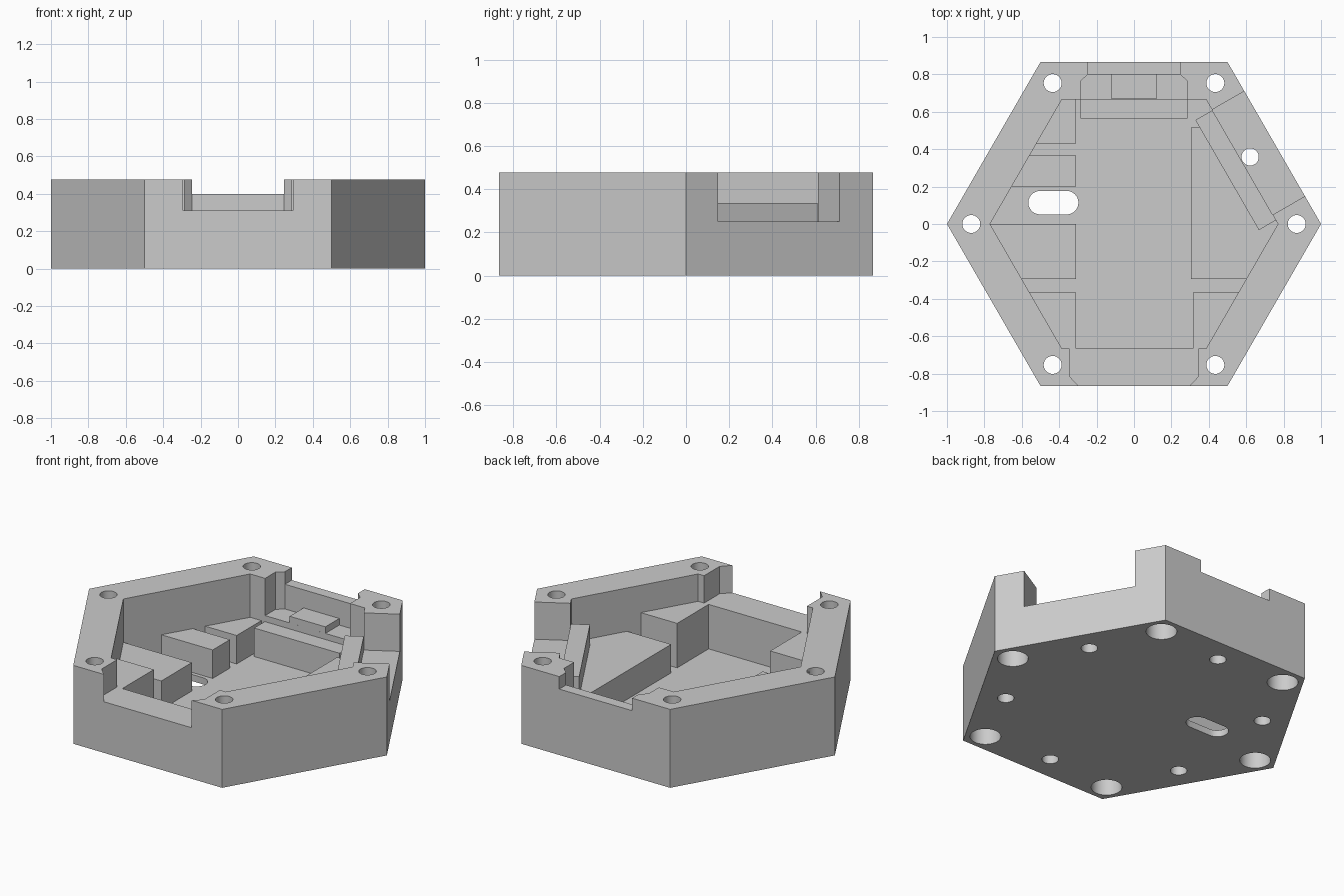
import bpy, bmesh, math
from mathutils import Vector

cube = bpy.data.objects.get("Cube")
if cube:
    bpy.data.objects.remove(cube, do_unlink=True)

grey = bpy.data.materials.new("plain_grey")
grey.use_nodes = True
grey.diffuse_color = (0.6, 0.6, 0.6, 1)
grey.node_tree.nodes["Principled BSDF"].inputs["Base Color"].default_value = (0.6, 0.6, 0.6, 1)

TOP, FLOOR, OVER = 0.476, 0.04, 0.6
APOTHEM = math.cos(math.pi / 6)
INNER = 0.77


def prism(name, outline, z0, z1):
    """Extrude a flat outline between two heights."""
    bm = bmesh.new()
    face = bm.faces.new([bm.verts.new((x, y, z0)) for x, y in outline])
    new = bmesh.ops.extrude_face_region(bm, geom=[face])["geom"]
    bmesh.ops.translate(bm, vec=(0, 0, z1 - z0),
                        verts=[g for g in new if isinstance(g, bmesh.types.BMVert)])
    bmesh.ops.recalc_face_normals(bm, faces=bm.faces)
    mesh = bpy.data.meshes.new(name)
    bm.to_mesh(mesh)
    bm.free()
    mesh.materials.append(grey)
    obj = bpy.data.objects.new(name, mesh)
    bpy.context.collection.objects.link(obj)
    return obj


def circle(x, y, r, n=32):
    return [(x + r * math.cos(math.tau * i / n), y + r * math.sin(math.tau * i / n)) for i in range(n)]


def rect(x0, x1, y0, y1):
    return [(x0, y0), (x1, y0), (x1, y1), (x0, y1)]


def polar(angle, r):
    return r * math.cos(angle), r * math.sin(angle)


def side_rect(n0, n1, u0, u1):
    """Rectangle aligned with the slanted back left wall."""
    n, u = Vector(polar(math.pi / 6, 1)), Vector(polar(-math.pi / 3, 1))
    return [tuple(n * a + u * b) for a, b in ((n0, u0), (n1, u0), (n1, u1), (n0, u1))]


def wall_x(y):
    return INNER - abs(y) / math.sqrt(3)


# Hexagonal housing
housing = prism("housing", circle(0, 0, 1, 6), 0, TOP)


def cut(outline, z0, z1):
    tool = prism("cutter", outline, z0, z1)
    mod = housing.modifiers.new("cut", "BOOLEAN")
    mod.operation, mod.solver, mod.object = "DIFFERENCE", "EXACT", tool
    bpy.context.view_layer.objects.active = housing
    bpy.ops.object.modifier_apply(modifier=mod.name)
    bpy.data.objects.remove(tool, do_unlink=True)


# Main cavity
cut(circle(0, 0, INNER, 6), FLOOR, OVER)

# Front opening with chamfered sides
cut([(-0.345, -0.6), (-0.345, -0.815), (-0.295, -0.866), (-0.295, -0.9),
     (0.295, -0.9), (0.295, -0.866), (0.345, -0.815), (0.345, -0.6)], 0.31, OVER)

# Back opening: outer sill, stepped pocket behind it
cut(rect(-0.245, 0.245, 0.75, 0.9), 0.4, OVER)
cut([(-0.285, 0.6), (0.285, 0.6), (0.285, 0.765), (0.245, 0.8), (-0.245, 0.8), (-0.285, 0.765)],
    0.25, OVER)

# Slanted side opening
cut(side_rect(0.6, 0.95, -0.32, 0.328), 0.25, OVER)

# Screw holes with wide recesses below, and blind holes at the edge centres
for i in range(6):
    a = i * math.pi / 3
    cut(circle(*polar(a, 0.87), 0.048), -0.1, OVER)
    cut(circle(*polar(a, 0.87), 0.085), -0.1, 0.15)
    cut(circle(*polar(a + math.pi / 6, 0.717), 0.046), -0.1, 0.28)

# Rounded cable slot
slot_r = 0.063
arc = [math.pi / 2 + math.pi * i / 12 for i in range(13)]
slot = [(-0.502 + slot_r * math.cos(t), 0.114 + slot_r * math.sin(t)) for t in arc]
slot += [(-0.36 - slot_r * math.cos(t), 0.114 - slot_r * math.sin(t)) for t in arc]
cut(slot, -0.1, 0.1)

# Support blocks running from the cavity wall: side, inner x, y range, height
blocks = {
    "right_back_block": (-1, 0.31, 0.43, 0.667, 0.213),
    "right_middle_block": (-1, 0.31, 0.2, 0.365, 0.213),
    "right_center_block": (-1, 0.31, -0.293, 0.0, 0.213),
    "right_front_block": (-1, 0.31, -0.667, -0.365, 0.31),
    "left_front_block": (1, 0.315, -0.667, -0.365, 0.31),
    "left_long_block": (1, 0.305, -0.293, 0.515, 0.213),
}
parts = [housing]
for name, (side, x, y0, y1, top) in blocks.items():
    outline = [(side * x, y0), (side * wall_x(y0), y0)]
    if y0 < 0 < y1:
        outline.append((side * INNER, 0))
    outline += [(side * wall_x(y1), y1), (side * x, y1)]
    parts.append(prism(name, outline, FLOOR - 0.01, top))

# Back shelf and raised pad in the back pocket
parts.append(prism("back_shelf", rect(-0.287, 0.287, 0.565, 0.667), FLOOR - 0.01, 0.213))
parts.append(prism("back_pad", rect(-0.12, 0.12, 0.667, 0.8), 0.24, 0.29))

# Lip behind the slanted side opening
parts.append(prism("side_lip", side_rect(0.562, INNER * APOTHEM, -0.317, 0.362), FLOOR - 0.01, 0.335))

# Smooth the round holes, keep the edges sharp
for obj in parts:
    bpy.ops.object.select_all(action="DESELECT")
    obj.select_set(True)
    bpy.context.view_layer.objects.active = obj
    bpy.ops.object.shade_smooth_by_angle(angle=math.radians(25))
